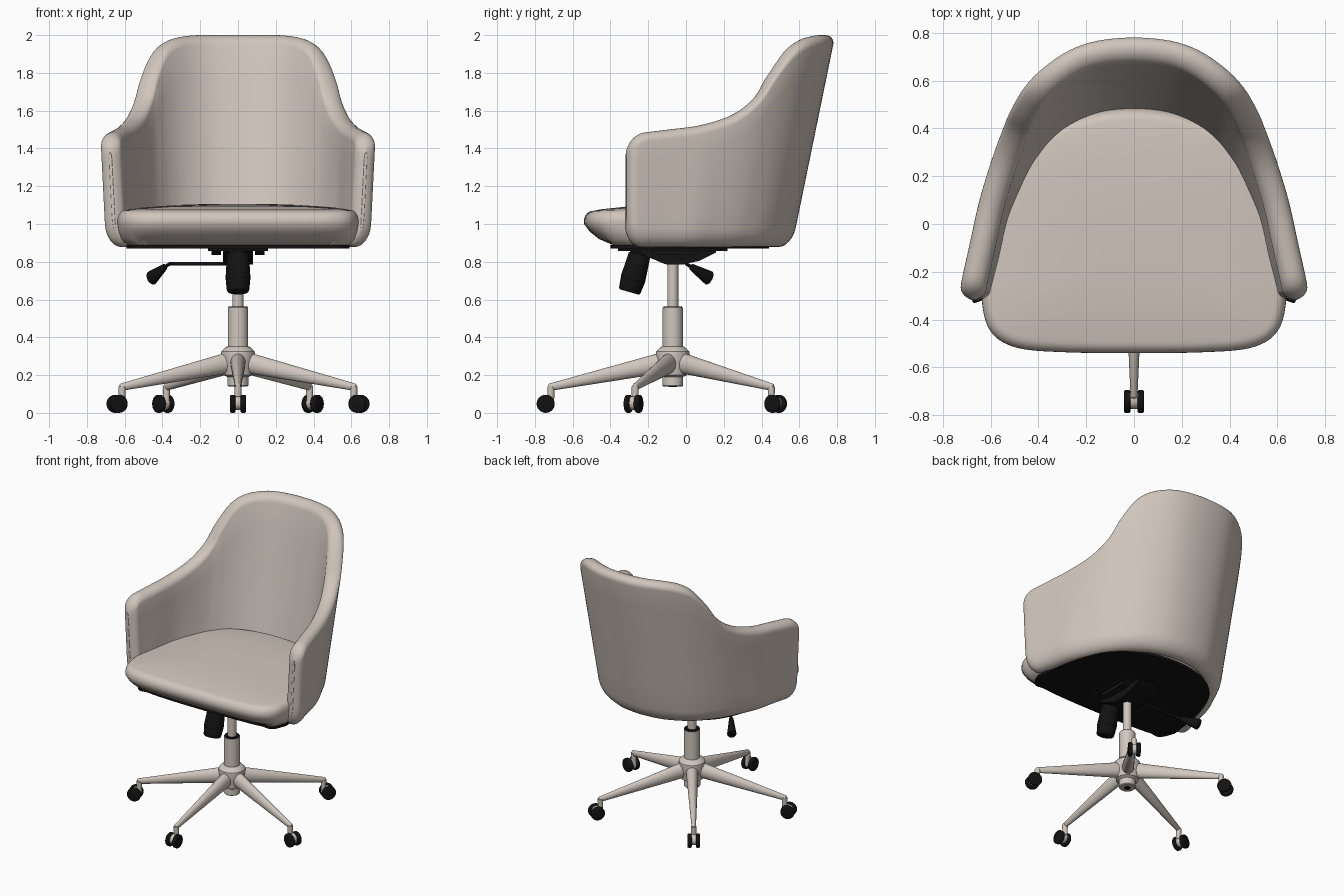
import bpy, bmesh, math
from mathutils import Vector, Matrix

if "Cube" in bpy.data.objects:
    bpy.data.objects.remove(bpy.data.objects["Cube"])


def material(name, col):
    m = bpy.data.materials.new(name)
    m.diffuse_color = (*col, 1)
    m.use_nodes = True
    m.node_tree.nodes["Principled BSDF"].inputs["Base Color"].default_value = m.diffuse_color
    return m


FABRIC = material("warm_beige", (0.63, 0.56, 0.505))
METAL = material("beige_metal", (0.63, 0.57, 0.515))
BLACK = material("black_plastic", (0.006, 0.006, 0.006))
CY = -0.07  # y of the column axis


def finish(name, bm, mat, angle=40):
    bmesh.ops.recalc_face_normals(bm, faces=bm.faces)
    me = bpy.data.meshes.new(name)
    bm.to_mesh(me)
    bm.free()
    me.materials.append(mat)
    ob = bpy.data.objects.new(name, me)
    bpy.context.collection.objects.link(ob)
    bpy.ops.object.select_all(action='DESELECT')
    ob.select_set(True)
    bpy.context.view_layer.objects.active = ob
    bpy.ops.object.shade_smooth_by_angle(angle=math.radians(angle))
    return ob


def catmull(pts, i, t):
    a, b, c, d = pts
    return 0.5 * (2 * b + (c - a) * t + (2 * a - 5 * b + 4 * c - d) * t * t
                  + (3 * b - a - 3 * c + d) * t ** 3)


def sample(ctrl, u, closed=False):
    n = len(ctrl)
    i = int(u) if closed else min(int(u), n - 2)
    pick = (lambda k: ctrl[k % n]) if closed else (lambda k: ctrl[max(0, min(n - 1, k))])
    return catmull([pick(i + k) for k in (-1, 0, 1, 2)], i, u - i)


def loft(name, rings, mat, closed_rows, caps, angle=40):
    """Skin a list of closed rings."""
    bm = bmesh.new()
    vs = [[bm.verts.new(p) for p in r] for r in rings]
    n = len(vs[0])
    for a, b in zip(vs, vs[1:] + vs[:1] if closed_rows else vs[1:]):
        for j in range(n):
            k = (j + 1) % n
            bm.faces.new((a[j], a[k], b[k], b[j]))
    if caps:
        bm.faces.new(vs[0])
        bm.faces.new(vs[-1])
    return finish(name, bm, mat, angle)


def cone(name, p0, p1, r0, r1, mat, sx=1.0, seg=24, bevel=0.0):
    p0, p1 = Vector(p0), Vector(p1)
    d = p1 - p0
    bm = bmesh.new()
    bmesh.ops.create_cone(bm, cap_ends=True, segments=seg, radius1=r0, radius2=r1, depth=d.length)
    if bevel:
        rims = [e for e in bm.edges if any(len(f.verts) > 4 for f in e.link_faces)]
        bmesh.ops.bevel(bm, geom=rims, offset=bevel, segments=3, profile=0.5, affect='EDGES')
    rot = d.to_track_quat('Z', 'Y').to_matrix().to_4x4()
    bm.transform(Matrix.Translation((p0 + p1) / 2) @ rot @ Matrix.Diagonal((sx, 1, 1, 1)))
    return finish(name, bm, mat)


def lathe(name, prof, mat, seg=32):
    rings = [[(r * math.cos(2 * math.pi * k / seg), CY + r * math.sin(2 * math.pi * k / seg), z)
              for k in range(seg)] for r, z in prof]
    return loft(name, rings, mat, False, True, 30)


def prism(name, prof, x0, x1, mat):
    """Extrude a y-z outline along x."""
    return loft(name, [[(x, y, z) for y, z in prof] for x in (x0, x1)], mat, False, True, 25)


# Wrap-around shell: outer base x, y, then rim x, y, z, from centre back to arm front
HALF = [(0, .56, 0, .79, 2.0), (.14, .545, .16, .775, 2.0), (.24, .51, .28, .732, 1.997),
        (.34, .455, .39, .655, 1.975), (.42, .385, .465, .575, 1.92), (.48, .31, .52, .48, 1.8),
        (.525, .24, .555, .395, 1.675), (.57, .15, .60, .27, 1.58), (.625, .03, .65, .1, 1.525),
        (.66, -.12, .69, -.08, 1.5), (.695, -.25, .725, -.24, 1.48), (.705, -.31, .735, -.31, 1.465)]
rows = [Vector(r) for r in HALF]
left = [Vector((-r[0], r[1], -r[2], r[3], r[4])) for r in HALF[:0:-1]]
ctrl = left + rows
N = 110
pts = [sample(ctrl, (math.sin(math.pi * (i / N - .5)) + 1) / 2 * (len(ctrl) - 1)) for i in range(N + 1)]
cum = [0.0]
for a, b in zip(pts, pts[1:]):
    cum.append(cum[-1] + math.hypot(b[2] - a[2], b[3] - a[3]))
TH, ZB = 0.108, 0.878


def roundness(e, r):
    return math.sqrt(max(0.0, 1 - (1 - min(e / r, 1)) ** 2))


rings = []
for i, p in enumerate(pts):
    a, b = pts[max(i - 1, 0)], pts[min(i + 1, N)]
    t = Vector((b[0] + b[2] - a[0] - a[2], b[1] + b[3] - a[1] - a[3])).normalized()
    nrm = Vector((t.y, -t.x))  # points into the seat
    e = max(min(cum[i], cum[-1] - cum[i]), 0.0006)
    k, k2 = roundness(e, .055), roundness(e, .11)
    z0, z1 = ZB + .1 * (1 - k2), p[4] - .09 * (1 - k2)
    prof = []
    arc = [math.pi / 2 * j / 6 for j in range(7)]
    prof += [(.07 - .07 * math.sin(q), z0 + .1 - .1 * math.cos(q)) for q in arc]
    prof += [(0, z0 + .1 + (z1 - z0 - .15) * j / 6) for j in range(1, 6)]
    prof += [(TH / 2 - TH / 2 * math.cos(q), z1 - .05 + .05 * math.sin(q)) for q in arc]
    prof += [(TH / 2 + TH / 2 * math.sin(q), z1 - .05 + .05 * math.cos(q)) for q in arc[1:]]
    prof += [(TH, z1 - .05 - (z1 - z0 - .07) * j / 6) for j in range(1, 7)]
    prof += [(TH - .02, z0)]
    ring = []
    for d, z in prof:
        f = (z - ZB) / (p[4] - ZB)
        d = TH / 2 + (d - TH / 2) * k
        ring.append((p[0] + (p[2] - p[0]) * f + nrm.x * d, p[1] + (p[3] - p[1]) * f + nrm.y * d, z))
    rings.append(ring)
loft("shell", rings, FABRIC, False, True, 60)

# Seat cushion
SEAT = [(0, -.54), (.28, -.537), (.49, -.518), (.6, -.45), (.637, -.32), (.627, -.19), (.602, -.03),
        (.56, .12), (.48, .28), (.35, .4), (.18, .465), (0, .485)]
outline = [Vector(p) for p in SEAT] + [Vector((-x, y)) for x, y in SEAT[-2:0:-1]]
M = 110
plan = [sample(outline, len(outline) * i / M, True) for i in range(M)]


def seat_ring(inset, z, scale=1.0, low=0.0, tilt=0.0):
    out = []
    for i, p in enumerate(plan):
        t = (plan[(i + 1) % M] - plan[i - 1]).normalized()
        d = inset + low * max(0, t.x)
        q = p + Vector((-t.y, t.x)) * d
        out.append((q.x * scale, (q.y + .05) * scale - .05, z + tilt * (q.y * scale + .5)))
    return out


rings = [seat_ring(.09, .88, .5, .13), seat_ring(.09, .88, 1, .13), seat_ring(.05, .89, 1, .1),
         seat_ring(.02, .92, 1, .06), seat_ring(.005, .96, 1, .025), seat_ring(0, 1.0)]
rings += [seat_ring(.05 - .05 * math.cos(q), 1.02 + .05 * math.sin(q), tilt=.025 * math.sin(q))
          for q in [math.pi / 2 * j / 6 for j in range(7)]]
rings += [seat_ring(.05, 1.077, .9, tilt=.025), seat_ring(.05, 1.087, .6, tilt=.025),
          seat_ring(.05, 1.09, .25, tilt=.025)]
loft("seat_cushion", rings, FABRIC, False, True, 60)

# Black underside plate
loft("under_plate", [seat_ring(.03, .87, .97, .1), seat_ring(.03, .888, .97, .1)], BLACK, False, True)

# Tilt mechanism
prism("mount_plate", [(-.36, .858), (.22, .858), (.22, .874), (-.36, .874)], -.16, .16, BLACK)
prism("tilt_housing", [(-.3, .87), (-.2, .825), (-.11, .787), (-.02, .785), (.07, .805), (.16, .85),
                       (.16, .87)], -.08, .08, BLACK)
for s in (-1, 1):
    prism("side_bracket", [(-.2, .87), (-.16, .835), (.04, .835), (.1, .87)], s * .09, s * .14, BLACK)
cone("tension_neck", (0, -.235, .87), (0, -.25, .82), .05, .055, BLACK)
cone("tension_knob", (0, -.245, .84), (0, -.283, .70), .058, .067, BLACK, bevel=.008)
cone("tension_knob_cap", (0, -.28, .71), (0, -.3, .64), .066, .058, BLACK, bevel=.01)

# Height lever
lever = [(-.05, 0, .79), (-.36, .0, .79), (-.39, .03, .772)]
for a, b in zip(lever, lever[1:]):
    cone("lever_rod", a, b, .009, .009, BLACK, seg=12)
cone("lever_handle", (-.385, .025, .775), (-.46, .125, .712), .017, .04, BLACK, sx=.8, bevel=.008)

# Gas column and hub
lathe("piston", [(.029, .55), (.029, .79)], METAL)
lathe("column_collar", [(.05, .553), (.05, .563)], BLACK)
lathe("column_sleeve", [(.054, .33), (.054, .557)], METAL)
lathe("hub", [(.05, .14), (.055, .145), (.055, .19), (.075, .2), (.082, .25), (.09, .31), (.088, .325),
              (.065, .348), (.055, .352)], METAL)
lathe("hub_plug", [(.022, .137), (.022, .142)], BLACK)

# Five legs with twin-wheel casters
for n in range(5):
    ang = math.radians(-90 + 72 * n)
    out = Vector((math.cos(ang), math.sin(ang), 0))
    side = Vector((-out.y, out.x, 0))

    def at(r, z, s=0.0):
        return Vector((0, CY, z)) + out * r + side * s

    cone("leg", at(.04, .268), at(.655, .135), .056, .019, METAL, sx=.75, bevel=.006)
    cone("caster_stem", at(.645, .06), at(.645, .14), .017, .019, METAL, seg=16)
    cone("caster_core", at(.668, .052, -.016), at(.668, .052, .016), .036, .036, METAL, bevel=.004)
    for s in (-1, 1):
        cone("caster_wheel", at(.673, .048, s * .014), at(.673, .048, s * .042), .048, .048, BLACK,
             bevel=.008)
